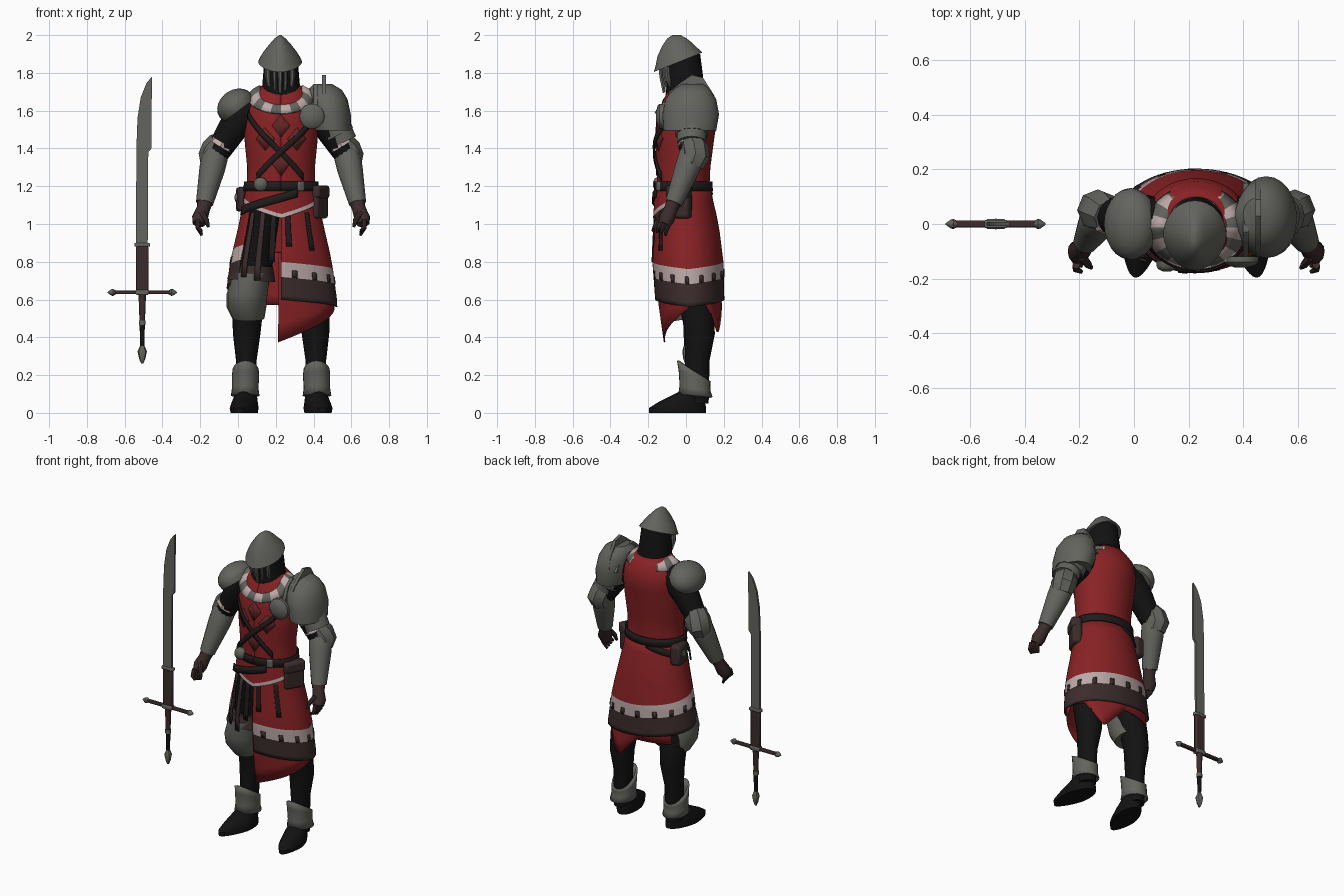
import bpy, bmesh, math
from mathutils import Vector
from math import sin, cos, pi, radians

if "Cube" in bpy.data.objects:
    bpy.data.objects.remove(bpy.data.objects["Cube"])

COL = dict(steel=(.125, .127, .112), red=(.25, .016, .018), dark_red=(.12, .018, .018), pale=(.5, .4, .39),
           brown=(.045, .025, .025), black=(.006, .006, .006), belt=(.016, .011, .011))
MAT = {}
for k, c in COL.items():
    MAT[k] = bpy.data.materials.new(k)
    MAT[k].diffuse_color = (*c, 1)
CX = .228


def grid(name, rows, mats, pick=None, closed=True, caps=True, thick=0):
    """Skin a list of point rows; pick(row, column) chooses the material."""
    bm = bmesh.new()
    vs = [[bm.verts.new(p) for p in r] for r in rows]
    n = len(rows[0])
    for i in range(len(rows) - 1):
        for j in range(n if closed else n - 1):
            k = (j + 1) % n
            f = bm.faces.new((vs[i][j], vs[i][k], vs[i + 1][k], vs[i + 1][j]))
            f.material_index = pick(i, j) if pick else 0
    if caps and closed:
        bm.faces.new(vs[0])
        bm.faces.new(vs[-1])
    bmesh.ops.recalc_face_normals(bm, faces=bm.faces[:])
    me = bpy.data.meshes.new(name)
    bm.to_mesh(me)
    bm.free()
    for m in mats:
        me.materials.append(MAT[m])
    ob = bpy.data.objects.new(name, me)
    bpy.context.collection.objects.link(ob)
    if thick:
        mod = ob.modifiers.new("thickness", 'SOLIDIFY')
        mod.thickness, mod.offset = thick, 0
    return ob


def loft(name, rings, mat, n=24, point=0, shear=0, caps=True, thick=0):
    """Stack of ellipses (cx, cy, z, rx, ry, tilt)."""
    rows = []
    for cx, cy, z, rx, ry, *t in rings:
        row = []
        for j in range(n):
            a = 2 * pi * j / n
            dy = -ry * cos(a)
            row.append((cx + rx * sin(a) * (1 - point * max(0, cos(a))) + shear * (cy + dy),
                        cy + dy, z + (t[0] if t else 0) * dy))
        rows.append(row)
    return grid(name, rows, [mat], caps=caps, thick=thick)


def tube(name, pts, radii, mat, n=14):
    pts = [Vector(p) for p in pts]
    rows = []
    for i, p in enumerate(pts):
        d = pts[min(i + 1, len(pts) - 1)] - pts[max(i - 1, 0)]
        q = Vector((0, 0, -1)).rotation_difference(d.normalized())
        rows.append([p + q @ Vector((cos(2 * pi * j / n), sin(2 * pi * j / n), 0)) * radii[i] for j in range(n)])
    return grid(name, rows, [mat])


def lerp(tab, x):
    for p, q in zip(tab, tab[1:]):
        if x <= q[0]:
            t = max(0, (x - p[0]) / (q[0] - p[0]))
            return [u + (v - u) * t for u, v in zip(p[1:], q[1:])]
    return tab[-1][1:]


# body silhouette: z, half width, front y, back y
BODY = [(.35, .30, -.12, .2), (.6, .288, -.155, .195), (.8, .262, -.17, .19), (1.0, .215, -.16, .165),
        (1.19, .178, -.148, .12), (1.3, .175, -.152, .125), (1.45, .19, -.158, .145), (1.58, .19, -.148, .165),
        (1.66, .17, -.115, .15), (1.73, .1, -.08, .1)]


def surf(a, z, off=0):
    rx, f, b = lerp(BODY, z)
    return Vector((CX + (rx + off) * sin(a), (f + b) / 2 - ((b - f) / 2 + off) * cos(a), z))


def patch(name, a0, a1, levels, mats, off=.01, n=24, k=5, thick=.008):
    """Cloth or strap on the body between angles (degrees); levels are heights or functions of angle."""
    lv = [l if callable(l) else (lambda a, l=l: l) for l in levels]
    rows = []
    for i in range(len(lv) - 1):
        for s in range(k + (i == len(lv) - 2)):
            row = []
            for j in range(n + 1):
                a = a0 + (a1 - a0) * j / n
                t = s / k
                row.append(surf(radians(a), lv[i](a) * (1 - t) + lv[i + 1](a) * t, off))
            rows.append(row)
    return grid(name, rows, mats, lambda i, j: i // k, False, thick=thick)


def plate(name, outline, axis, lo, hi, mat):
    """Outline in the plane across an axis (x or y), extruded from lo to hi."""
    put = (lambda u, v, w: (w, u, v)) if axis == 'x' else (lambda u, v, w: (u, w, v))
    return grid(name, [[put(u, v, w) for u, v in outline] for w in (lo, hi)], [mat])


def strap(name, a0, z0, a1, z1, w, mat, off=.012):
    line = lambda a: z0 + (z1 - z0) * (a - a0) / (a1 - a0)
    patch(name, a0, a1, [lambda a: line(a) + w / 2, lambda a: line(a) - w / 2], [mat], off, k=2)


def disc(name, loc, r, mat, d=.02):
    x, y, z = loc
    rows = [[(x + q * cos(2 * pi * j / 24), y - e, z + q * sin(2 * pi * j / 24)) for j in range(24)]
            for q, e in ((r, -d), (r, 0), (r * .85, d * .5), (r * .3, d))]
    grid(name, rows, [mat])


def box(name, loc, size, mat, rz=0):
    bpy.ops.mesh.primitive_cube_add(size=1, location=loc, rotation=(0, 0, rz))
    ob = bpy.context.object
    ob.name, ob.scale = name, size
    bpy.ops.object.transform_apply(location=False, rotation=False)
    ob.data.materials.append(MAT[mat])
    b = ob.modifiers.new("bevel", 'BEVEL')
    b.width, b.segments = min(size) * .25, 2


# torso, tabard and skirt
patch("torso", 0, 360, [1.73, 1.18], ["red"], 0, 48, 14)
hem = lambda a: lerp([(0, .6), (90, .56), (180, .6), (270, .66), (306, .69)], a)[0]
patch("skirt", 0, 306, [1.2, lambda a: hem(a) + .2, lambda a: hem(a) + .12, hem],
      ["red", "pale", "brown"], .004, 60)
for a in range(12, 300, 24):
    patch("band_mark", a, a + 6, [lambda a: hem(a) + .16, lambda a: hem(a) + .12], ["brown"], .01, 2, 1, .004)
lining = lambda a: .38 + .18 * a / 90 if a < 90 else .57 - .15 * max(0, 1 - abs(a - 150) / 30)
patch("skirt_lining", -3, 230, [.85, lining], ["red"], -.01, 60)
apron = lambda a: 1.03 + .07 * abs(a) / 60
patch("short_apron", -75, 65, [1.2, lambda a: apron(a) + .022, apron], ["red", "pale"], .012)
for a, z, m in ((-48, .72, "brown"), (-30, .7, "brown"), (-14, .8, "belt"), (6, .88, "belt"), (36, .86, "belt")):
    patch("hanging_strap", a, a + 7, [1.06, z], [m], .01, 3)

# chest emblem as thin dark lozenges
for ac, zc, w, h in ((0, 1.32, 15, .065), (-26, 1.45, 16, .06), (26, 1.45, 16, .06), (0, 1.52, 14, .06)):
    patch("chest_emblem", ac - w, ac + w, [lambda a: zc + h * (1.02 - abs(a - ac) / w),
          lambda a: zc - h * (1.02 - abs(a - ac) / w)], ["dark_red"], .005, 8, 2, .004)

# straps, belts, pouches
strap("chest_strap", -60, 1.58, 38, 1.25, .04, "belt", .012)
strap("chest_strap", 60, 1.57, -42, 1.25, .04, "belt", .016)
patch("waist_belt", 0, 360, [1.225, 1.175], ["belt"], .016, 48, 2)
strap("hip_belt", -68, 1.07, 25, 1.165, .045, "belt", .024)
strap("hip_belt_back", 190, 1.18, 275, 1.09, .04, "belt", .014)
disc("belt_disc", (.12, -.155, 1.21), .037, "steel")
box("belt_buckle", (.33, -.14, 1.2), (.04, .03, .05), "steel", .5)
box("right_pouch", (.425, -.035, 1.115), (.13, .06, .17), "brown", radians(62))
box("right_pouch_flap", (.43, -.037, 1.17), (.135, .065, .07), "brown", radians(62))
box("left_pouch", (.03, .03, 1.13), (.12, .07, .13), "brown", radians(100))
tube("left_pouch_stud", [(0, .04, 1.14), (-.015, .042, 1.14)], [.025, .02], "steel")

# checked collar
rows = []
for f, rise, o in ((1, 0, 0), (.82, .035, .004), (.62, .055, 0)):
    rows.append([(CX + .18 * f * sin(a), -.012 - (.15 * f + o) * cos(a),
                  1.675 + rise - (.09 if cos(a) > 0 else -.01) * cos(a))
                 for a in (2 * pi * j / 40 for j in range(40))])
grid("checked_collar", rows, ["pale", "steel"], lambda i, j: (j % 40 // 2) % 2, caps=False, thick=.012)

# hooded head and helmet
loft("hood", [(CX, .0, 1.64, .125, .11), (CX, -.005, 1.73, .1, .1), (CX, -.012, 1.8, .094, .1),
              (CX, -.02, 1.9, .085, .095)], "black")
loft("helmet", [(.223, -.04, 1.86, .108, .115, .4), (.223, -.042, 1.856, .116, .128, .4),
                (.223, -.042, 1.875, .108, .12, .35), (.223, -.045, 1.91, .088, .106, .2),
                (.223, -.046, 1.95, .058, .08, .1), (.223, -.048, 1.982, .03, .052),
                (.223, -.05, 2.0, .005, .022)], "steel", 32, .12)
for dx, w, z in ((-.065, .02, 1.73), (-.03, .014, 1.71), (0, .018, 1.695), (.03, .014, 1.71), (.065, .02, 1.73)):
    y = -.135 + abs(dx) * .5
    tube("visor_bar", [(.223 + dx, y, 1.85), (.223 + dx, y + .005, 1.78), (.223 + dx * .9, y + .02, z)],
         [w * .7, w * .7, w * .5], "steel", 6)

# limbs, mirrored
for s, side in ((-1, "left"), (1, "right")):
    P = lambda d, y, z: (CX + s * d, y, z)
    tube(side + "_upper_arm", [P(.12, .02, 1.64), P(.19, .02, 1.59), P(.26, .025, 1.5), P(.34, .03, 1.37)],
         [.07, .088, .078, .062], "black")
    tube(side + "_bracer", [P(.335, .035, 1.4), P(.35, .03, 1.36), P(.365, .005, 1.29), P(.405, -.065, 1.11)],
         [.055, .07, .068, .046], "steel")
    tube(side + "_elbow_guard", [P(.32, .03, 1.44), P(.345, .045, 1.4), P(.36, .05, 1.36), P(.36, .03, 1.32)],
         [.062, .076, .078, .066], "steel", 8)
    tube(side + "_elbow_trim", [P(.31, .025, 1.43), P(.322, .025, 1.41)], [.068, .072], "pale", 8)
    tube(side + "_glove", [P(.4, -.06, 1.125), P(.412, -.08, 1.08), P(.43, -.1, 1.03), P(.435, -.115, 1.0)],
         [.042, .036, .042, .034], "brown")
    for k in range(4):
        y = -.085 - .022 * k
        tube(side + "_finger", [P(.44, y, 1.02), P(.44, y - .015, .98), P(.42, y - .025, .94 + .008 * k)],
             [.014, .013, .007], "brown", 8)
    tube(side + "_thumb", [P(.42, -.12, 1.06), P(.395, -.15, 1.02), P(.385, -.16, .985)],
         [.018, .014, .008], "brown", 8)
    loft(side + "_leg", [P(.188, .06, .05) + (.05, .06), P(.184, .06, .28) + (.055, .065),
                         P(.182, .075, .42) + (.073, .078), P(.178, .06, .52) + (.08, .085),
                         P(.15, .02, .75) + (.1, .105), P(.1, 0, 1.1) + (.1, .11)], "black")
    loft(side + "_shoe", [P(.19, -.045, 0) + (.07, .152), P(.19, -.045, .025) + (.075, .152),
                          P(.19, -.025, .055) + (.068, .125), P(.19, .015, .095) + (.058, .085),
                          P(.19, .05, .13) + (.05, .055)], "black", 28, .3, -s * .16)
    loft(side + "_ankle_cuff", [P(.19, .05, .09) + (.07, .085, -.1), P(.19, .048, .13) + (.064, .076, -.2),
                                P(.188, .045, .19) + (.066, .078, -.45), P(.188, .042, .222) + (.064, .084, -.65)],
         "steel", caps=False, thick=.012)

# knee and thigh plate on one leg
loft("knee_plate", [(.055, .03, .5, .085, .095, .15), (.045, .0, .56, .105, .12), (.048, -.01, .63, .108, .128),
                    (.07, -.01, .74, .1, .12)], "steel", 16)
tube("thigh_cuff", [(.075, 0, .78), (.07, 0, .7)], [.11, .128], "brown")

# small dome shoulder guard
ax, u = Vector((-.6, 0, .8)), Vector((.8, 0, .6))
rows = [[Vector((-.012, 0, 1.625)) + ax * .085 * sin(t) + cos(t) * (u * .105 * cos(a) + Vector((0, .132 * sin(a), 0)))
         for a in (2 * pi * j / 24 for j in range(24))] for t in (-.35, 0, .3, .6, .9, 1.2, 1.5)]
grid("left_shoulder_guard", rows, ["steel"])

# large shoulder guard with raised neck plate, lames and round plate
loft("right_shoulder_guard", [(.5, .02, 1.495, .1, .14), (.485, .025, 1.58, .112, .15), (.475, .025, 1.66, .105, .135),
                              (.46, .03, 1.71, .09, .1), (.45, .035, 1.74, .05, .06)], "steel")
plate("raised_neck_plate", [(-.11, 1.62), (-.09, 1.7), (-.02, 1.755), (.03, 1.79), (.09, 1.775),
                            (.15, 1.68), (.165, 1.6)], 'x', .445, .465, "steel")
plate("inner_neck_plate", [(-.12, 1.6), (-.08, 1.7), (-.03, 1.74), (.06, 1.73), (.15, 1.6)], 'x', .4, .42, "steel")
tube("shoulder_lame", [(.5, .03, 1.53), (.53, .03, 1.47)], [.09, .088], "steel")
tube("shoulder_lame", [(.525, .03, 1.49), (.555, .03, 1.43)], [.08, .078], "steel")
disc("round_chest_plate", (.392, -.14, 1.57), .066, "steel")

# sword
plate("blade", [(-.54, .88), (-.478, .88), (-.475, 1.38), (-.458, 1.4), (-.456, 1.78), (-.485, 1.745),
                (-.515, 1.67), (-.532, 1.56), (-.538, 1.4)], 'y', -.007, .007, "steel")
box("blade_sleeve", (-.507, 0, .765), (.064, .026, .24), "brown")
box("blade_clasp", (-.507, 0, .89), (.082, .03, .02), "steel")
box("cross_guard", (-.507, 0, .638), (.32, .024, .018), "brown")
box("guard_block", (-.507, 0, .638), (.07, .038, .028), "steel")
for s in (-1, 1):
    tube("guard_tip", [(-.507 + s * d, 0, .638) for d in (.14, .155, .165, .183)], [.01, .019, .016, .003], "steel", 8)
loft("upper_grip", [(-.507, 0, .47, .014, .013), (-.507, 0, .63, .02, .018)], "brown", 12)
loft("lower_grip", [(-.507, 0, .34, .011, .011), (-.507, 0, .47, .014, .013)], "black", 12)
loft("grip_ring", [(-.507, 0, .465, .018, .017), (-.507, 0, .49, .018, .017)], "steel", 12)
loft("pommel", [(-.507, 0, .262, .006, .006), (-.507, 0, .285, .016, .014), (-.507, 0, .325, .025, .02),
                (-.507, 0, .355, .012, .012)], "steel", 8)

bpy.ops.object.select_all(action='SELECT')
bpy.context.view_layer.objects.active = bpy.context.selectable_objects[0]
bpy.ops.object.shade_smooth_by_angle(angle=radians(40))

for m in bpy.data.materials:
    if m.users and not m.is_grease_pencil:
        m.use_nodes = True
        m.node_tree.nodes["Principled BSDF"].inputs["Base Color"].default_value = m.diffuse_color
